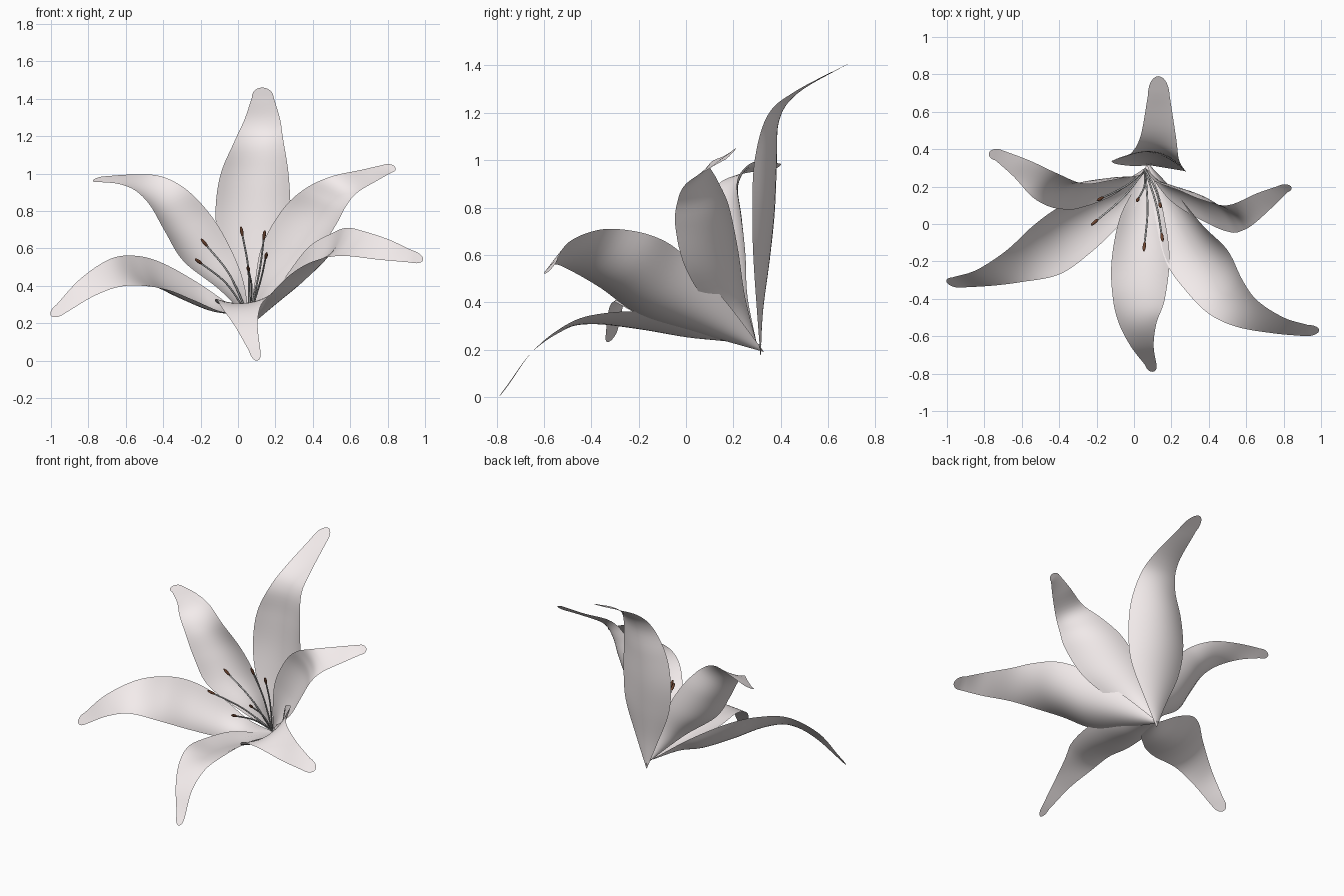
import bpy, math
from mathutils import Vector

if "Cube" in bpy.data.objects:
    bpy.data.objects.remove(bpy.data.objects["Cube"])


def material(name, color):
    m = bpy.data.materials.new(name)
    m.diffuse_color = color
    m.use_nodes = True
    m.node_tree.nodes["Principled BSDF"].inputs["Base Color"].default_value = m.diffuse_color
    return m


petal_mat = material("petal_pale", (0.90, 0.84, 0.84, 1))
anther_mat = material("anther_brown", (0.16, 0.06, 0.03, 1))


def spline(pts, n):
    """Smooth curve through the points, n steps per span."""
    p = [2 * pts[0] - pts[1]] + pts + [2 * pts[-1] - pts[-2]]
    out = []
    for i in range(1, len(p) - 2):
        a, b, c, d = p[i - 1:i + 3]
        for k in range(n):
            t = k / n
            out.append(0.5 * (2 * b + (c - a) * t + (2 * a - 5 * b + 4 * c - d) * t * t
                              + (3 * b - a - 3 * c + d) * t ** 3))
    return out + [pts[-1]]


def petal(name, base, left, right, cups, tip, n=6, m=12):
    """Cupped sheet between two edge rails, closed by a rounded tip."""
    base, tip = Vector(base), Vector(tip)
    L = spline([base] + [Vector(v) for v in left], n)
    R = spline([base] + [Vector(v) for v in right], n)
    cup = [v.x for v in spline([Vector((c, 0, 0)) for c in [0] + cups], n)]
    mid_end, half_end = (L[-1] + R[-1]) / 2, (R[-1] - L[-1]) / 2
    for k in range(1, 7):                       # rounded end
        t = math.sin(k / 6 * math.pi / 2)
        c = mid_end.lerp(tip, t)
        h = half_end * max(math.cos(k / 6 * math.pi / 2), 0.03)
        L.append(c - h)
        R.append(c + h)
        cup.append(0)
    mids = [(a + b) / 2 for a, b in zip(L, R)]
    verts, faces = [], []
    for i, c in enumerate(mids):
        half = (R[i] - L[i]) / 2
        tan = mids[min(i + 1, len(mids) - 1)] - mids[max(i - 1, 0)]
        nrm = tan.cross(half)
        nrm = nrm.normalized() if nrm.length > 1e-9 else Vector()
        for j in range(m + 1):
            u = 2 * j / m - 1
            verts.append(c + half * u + nrm * cup[i] * (1 - u * u))
    w = m + 1
    for i in range(len(mids) - 1):
        for j in range(m):
            a = i * w + j
            if i == 0:
                faces.append((0, a + w + 1, a + w))
            else:
                faces.append((a, a + 1, a + w + 1, a + w))
    me = bpy.data.meshes.new(name)
    me.from_pydata(verts, [], faces)
    me.validate()
    me.polygons.foreach_set("use_smooth", [True] * len(me.polygons))
    me.materials.append(petal_mat)
    bpy.context.collection.objects.link(bpy.data.objects.new(name, me))


# Upright petal at the back
petal("back_petal", (.08, .315, .16),
      [(0, .31, .36), (-.09, .32, .58), (-.12, .335, .78), (-.095, .345, .99),
       (-.02, .375, 1.17), (.035, .47, 1.29), (.075, .69, 1.41)],
      [(.17, .30, .36), (.26, .285, .58), (.28, .28, .78), (.27, .29, 1.0),
       (.24, .345, 1.19), (.225, .46, 1.29), (.19, .69, 1.41)],
      [.02, .05, .065, .065, .035, .01, 0], (.13, .79, 1.46))

# Drooping petal at the front
petal("front_petal", (.07, .32, .22),
      [(.13, .17, .26), (.165, .02, .31), (.19, -.18, .36), (.165, -.40, .345),
       (.12, -.53, .29), (.105, -.65, .19), (.12, -.75, .05)],
      [(-.01, .17, .25), (-.08, .02, .29), (-.12, -.20, .315), (-.115, -.38, .33),
       (-.085, -.52, .28), (-.02, -.65, .19), (.06, -.755, .05)],
      [.02, .05, .05, .03, .0, 0, 0], (.1, -.79, 0))

# Lower side petals
petal("lower_left_petal", (.06, .3, .22),
      [(0, .08, .25), (-.10, -.03, .265), (-.24, -.16, .325), (-.40, -.27, .385),
       (-.60, -.31, .40), (-.76, -.33, .35), (-.93, -.34, .25)],
      [(-.06, .20, .31), (-.22, .165, .42), (-.40, .09, .52), (-.54, -.01, .56),
       (-.68, -.14, .545), (-.84, -.245, .44), (-.97, -.285, .30)],
      [.03, .06, .07, .05, .01, 0, 0], (-1, -.315, .24))
petal("lower_right_petal", (.07, .33, .19),
      [(.22, .17, .40), (.37, -.01, .60), (.50, -.14, .68), (.58, -.30, .71),
       (.66, -.41, .695), (.80, -.50, .65), (.93, -.54, .59)],
      [(.11, .05, .27), (.17, -.20, .35), (.28, -.36, .46), (.40, -.48, .53),
       (.55, -.55, .56), (.75, -.585, .54), (.92, -.60, .525)],
      [.05, .09, .08, .04, .01, 0, 0], (.99, -.57, .54))

# Upper side petals
petal("upper_left_petal", (.06, .3, .22),
      [(-.10, .16, .38), (-.29, .085, .53), (-.39, .08, .69), (-.47, .10, .83),
       (-.55, .15, .91), (-.64, .25, .945), (-.74, .34, .955)],
      [(.03, .26, .42), (-.04, .25, .60), (-.14, .23, .77), (-.27, .215, .91),
       (-.41, .27, .985), (-.56, .34, .995), (-.72, .40, .985)],
      [.03, .06, .065, .05, .02, 0, 0], (-.775, .38, .965))
petal("upper_right_petal", (.06, .3, .22),
      [(.09, .25, .42), (.13, .22, .62), (.24, .18, .81), (.36, .13, .92),
       (.50, .10, .985), (.66, .165, 1.02), (.79, .21, 1.05)],
      [(.20, .12, .36), (.40, 0, .54), (.52, -.045, .72), (.58, -.035, .83),
       (.64, 0, .90), (.74, .09, .96), (.82, .17, 1.005)],
      [.03, .06, .065, .04, .01, 0, 0], (.84, .2, 1.035))

# Stamens: bent filaments carrying brown anthers
root = Vector((.06, .29, .23))
ends = [(-.18, .135, .63), (-.21, .01, .53), (.055, -.12, .49),
        (.15, -.07, .56), (.14, .10, .67), (.02, .13, .69)]
for i, e in enumerate(ends):
    end = Vector(e)
    bend = root.lerp(end, .5) + Vector((.015, -.01, .03))
    path = spline([root, bend, end], 6)
    cu = bpy.data.curves.new(f"filament_{i + 1}", 'CURVE')
    cu.dimensions = '3D'
    cu.bevel_depth = .005
    cu.bevel_resolution = 2
    s = cu.splines.new('POLY')
    s.points.add(len(path) - 1)
    for pt, co in zip(s.points, path):
        pt.co = (*co, 1)
    bpy.context.collection.objects.link(bpy.data.objects.new(f"filament_{i + 1}", cu))

    bpy.ops.mesh.primitive_uv_sphere_add(segments=10, ring_count=8, radius=1, location=end)
    anther = bpy.context.object
    anther.name = f"anther_{i + 1}"
    anther.scale = (.009, .009, .03)
    anther.rotation_euler = (path[-1] - path[-2]).to_track_quat('Z', 'Y').to_euler()
    anther.data.materials.append(anther_mat)
    bpy.ops.object.shade_smooth()
